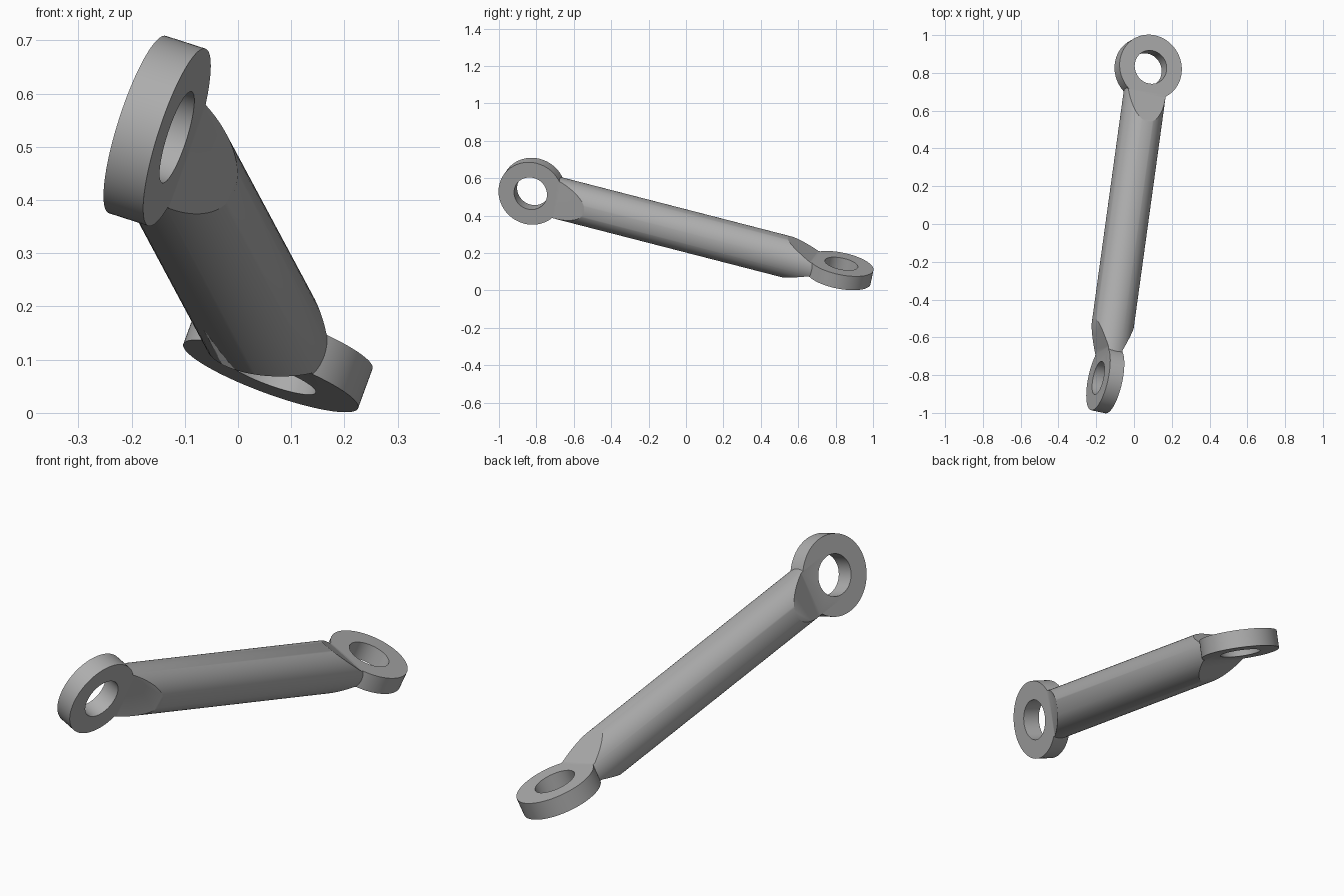
import bpy
import bmesh
from mathutils import Matrix, Vector

cube = bpy.data.objects.get("Cube")
if cube:
    bpy.data.objects.remove(cube, do_unlink=True)

ROD_R, EYE_R, HOLE_R, HALF_T = 0.112, 0.175, 0.09, 0.04
EYE_A = Vector((-0.152, -0.823, 0.53))
EYE_B = Vector((0.075, 0.823, 0.106))

# Link frame: z runs along the rod, x and y are the two eye axes
axis_z = (EYE_A - EYE_B).normalized()
axis_x = Vector((0.93, -0.2, -0.3))
axis_x = (axis_x - axis_x.dot(axis_z) * axis_z).normalized()
axis_y = axis_z.cross(axis_x)
frame = Matrix((axis_x, axis_y, axis_z)).transposed().to_4x4()
frame.translation = (EYE_A + EYE_B) / 2
HALF_L = (EYE_A - EYE_B).length / 2

steel = bpy.data.materials.new("grey_steel")
steel.use_nodes = True
grey = (0.42, 0.42, 0.42, 1)
steel.diffuse_color = grey
steel.node_tree.nodes["Principled BSDF"].inputs["Base Color"].default_value = grey


def add_object(name, bm):
    mesh = bpy.data.meshes.new(name)
    bmesh.ops.recalc_face_normals(bm, faces=bm.faces)
    bm.to_mesh(mesh)
    bm.free()
    mesh.materials.append(steel)
    obj = bpy.data.objects.new(name, mesh)
    bpy.context.collection.objects.link(obj)
    return obj


def cylinder(name, radius, depth, matrix=Matrix(), segments=96):
    bm = bmesh.new()
    bmesh.ops.create_cone(bm, cap_ends=True, segments=segments, radius1=radius,
                          radius2=radius, depth=depth, matrix=matrix)
    return add_object(name, bm)


def wedge(name, turn):
    """Prism that flattens one end of the rod down to the eye thickness."""
    side = [(HALF_T, HALF_L + 0.3), (HALF_T, HALF_L - 0.15),
            (0.113, HALF_L - 0.317), (0.2, HALF_L - 0.317), (0.2, -HALF_L - 0.4)]
    outline = side + [(-x, z) for x, z in reversed(side)]
    bm = bmesh.new()
    face = bm.faces.new([bm.verts.new((x, -0.3, z)) for x, z in outline])
    grown = bmesh.ops.extrude_face_region(bm, geom=[face])
    bmesh.ops.translate(bm, vec=(0, 0.6, 0),
                        verts=[v for v in grown["geom"] if isinstance(v, bmesh.types.BMVert)])
    bm.transform(turn)
    return add_object(name, bm)


def combine(target, tool, operation):
    mod = target.modifiers.new(operation.lower(), "BOOLEAN")
    mod.operation, mod.object, mod.solver = operation, tool, "EXACT"
    bpy.context.view_layer.objects.active = target
    bpy.ops.object.modifier_apply(modifier=mod.name)
    bpy.data.objects.remove(tool, do_unlink=True)


# Rod, ending at the eye centres
link = cylinder("connecting_link", ROD_R, 2 * HALF_L)

# Second end is the first turned over and rolled a quarter turn
flip = Matrix.Rotation(1.5707963, 4, "Z") @ Matrix.Rotation(3.1415927, 4, "X")
ends = (("upper", Matrix()), ("lower", flip))
for name, turn in ends:
    combine(link, wedge(name + "_flat", turn), "INTERSECT")

# Eye rings and their bores
for name, turn in ends:
    place = turn @ Matrix.Translation((0, 0, HALF_L)) @ Matrix.Rotation(1.5707963, 4, "Y")
    combine(link, cylinder(name + "_eye", EYE_R, 2 * HALF_T, place), "UNION")
    combine(link, cylinder(name + "_bore", HOLE_R, 0.5, place), "DIFFERENCE")

# Stand the link in its tilted pose with smooth rounds and sharp rims
link.data.transform(frame)
bpy.ops.object.select_all(action="DESELECT")
link.select_set(True)
bpy.context.view_layer.objects.active = link
bpy.ops.object.shade_smooth_by_angle(angle=0.5)
